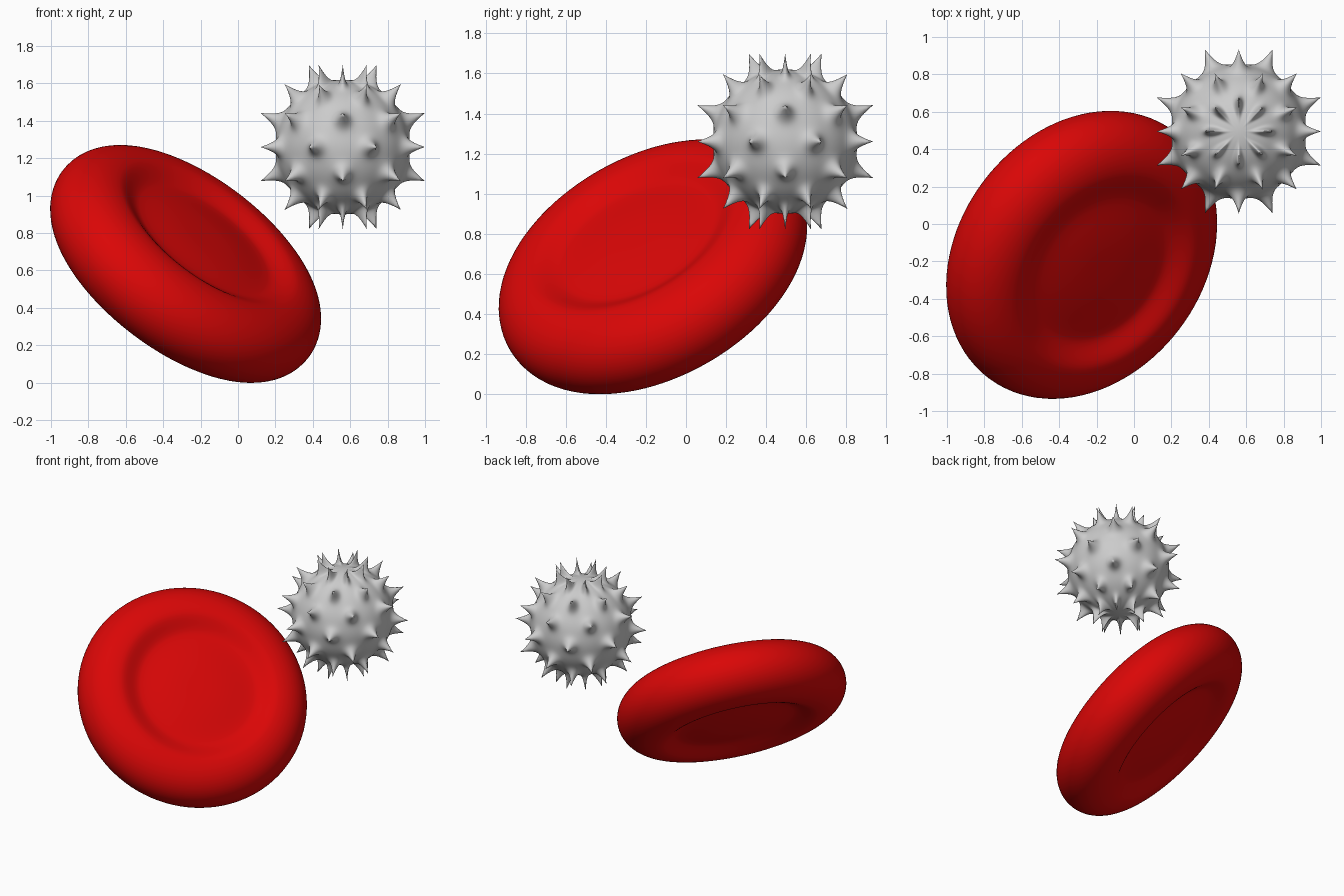
import bpy, bmesh, math
from mathutils import Vector

cube = bpy.data.objects.get("Cube")
if cube:
    bpy.data.objects.remove(cube, do_unlink=True)


def material(name, rgb):
    mat = bpy.data.materials.new(name)
    mat.use_nodes = True
    mat.diffuse_color = (*rgb, 1)
    mat.node_tree.nodes["Principled BSDF"].inputs["Base Color"].default_value = (*rgb, 1)
    return mat


def add_object(name, bm, mat, location):
    bmesh.ops.recalc_face_normals(bm, faces=bm.faces)
    for face in bm.faces:
        face.smooth = True
    mesh = bpy.data.meshes.new(name)
    bm.to_mesh(mesh)
    bm.free()
    mesh.materials.append(mat)
    obj = bpy.data.objects.new(name, mesh)
    obj.location = location
    bpy.context.collection.objects.link(obj)
    return obj


# Dished disc: low domed floor, shallow groove and thick rounded rim, spun about its axis
RIM_CENTRE, RIM_WIDTH, LIP_HEIGHT = 0.575, 0.251, 0.228
GROOVE_RADIUS, GROOVE_HEIGHT, DOME_RISE = 0.41, 0.174, 0.025

upper = []
for i in range(10):
    t = i / 10
    upper.append((GROOVE_RADIUS * t, GROOVE_HEIGHT + DOME_RISE * (1 - t ** 3) ** 2))
for i in range(11):
    t = i / 10
    ease = t * t * (3 - 2 * t)
    upper.append((GROOVE_RADIUS + t * (RIM_CENTRE - GROOVE_RADIUS),
                  GROOVE_HEIGHT + ease * (LIP_HEIGHT - GROOVE_HEIGHT)))
for i in range(1, 17):
    a = math.pi / 2 * (1 - i / 16)
    upper.append((RIM_CENTRE + RIM_WIDTH * math.cos(a), LIP_HEIGHT * math.sin(a)))
profile = upper + [(r, -z) for r, z in reversed(upper[:-1])]

bm = bmesh.new()
verts = [bm.verts.new((r, 0, z)) for r, z in profile]
edges = [bm.edges.new(pair) for pair in zip(verts, verts[1:])]
bmesh.ops.spin(bm, geom=verts + edges, cent=(0, 0, 0), axis=(0, 0, 1),
               angle=math.tau, steps=96, use_merge=True)
bmesh.ops.remove_doubles(bm, verts=bm.verts, dist=0.0005)
disc = add_object("dished_disc", bm, material("blood red", (0.7, 0.002, 0.002)),
                  (-0.28, -0.165, 0.635))
disc.rotation_euler = Vector((0.555, -0.42, 0.73)).to_track_quat("Z", "Y").to_euler()

# Spiked ball: every other crossing of a coarse globe grid is drawn out to a point
BALL_RADIUS, SPIKE_HEIGHT, SHARPNESS = 0.36, 0.115, 5
RINGS = 8
STEP = math.pi / RINGS


def spike_rise(direction):
    row = math.acos(max(-1, min(1, direction.z))) / STEP
    col = math.atan2(direction.y, direction.x) / STEP
    gap = 1
    for r in (math.floor(row), math.floor(row) + 1):
        for c in (math.floor(col), math.floor(col) + 1):
            if (r + c) % 2 and 0 < r < RINGS:
                gap = min(gap, math.hypot(row - r, col - c))
    return (1 - gap) ** SHARPNESS


bm = bmesh.new()
bmesh.ops.create_uvsphere(bm, u_segments=256, v_segments=128, radius=1)
for v in bm.verts:
    direction = v.co.normalized()
    v.co = direction * (BALL_RADIUS + SPIKE_HEIGHT * spike_rise(direction))
add_object("spiked_ball", bm, material("light grey", (0.6, 0.6, 0.6)), (0.56, 0.495, 1.26))
